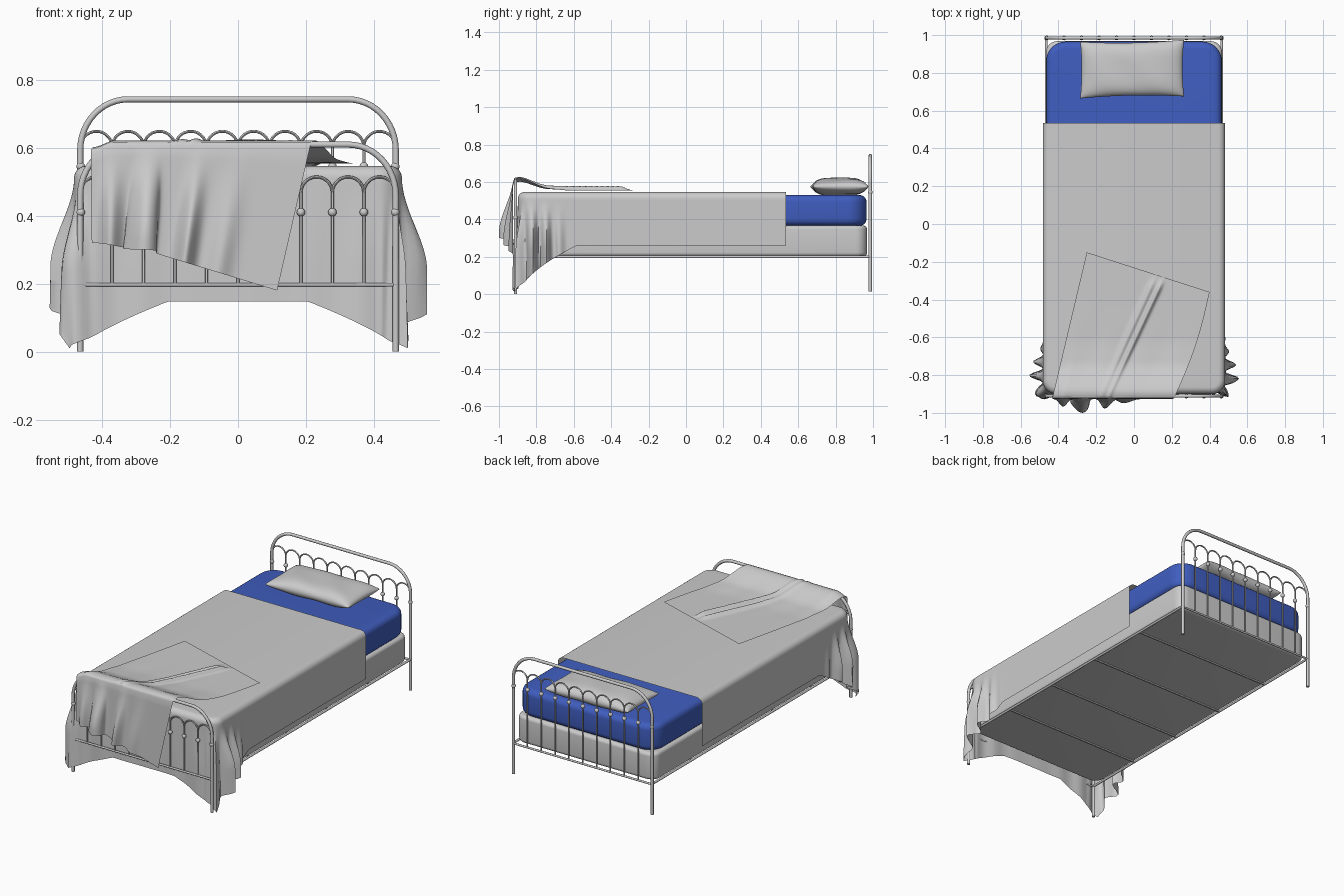
import bpy, bmesh, math
from math import sin, cos, pi, exp

if "Cube" in bpy.data.objects:
    bpy.data.objects.remove(bpy.data.objects["Cube"])


def finish(ob, angle=45):
    bpy.ops.object.select_all(action='DESELECT')
    bpy.context.view_layer.objects.active = ob
    ob.select_set(True)
    if ob.type == 'CURVE':
        bpy.ops.object.convert(target='MESH')
        ob = bpy.context.object
    bpy.ops.object.shade_smooth_by_angle(angle=math.radians(angle))
    return ob


def from_bmesh(name, bm, angle=45):
    me = bpy.data.meshes.new(name)
    bm.to_mesh(me)
    bm.free()
    ob = bpy.data.objects.new(name, me)
    bpy.context.collection.objects.link(ob)
    return finish(ob, angle)


def tubes(name, paths, r, res=3):
    cu = bpy.data.curves.new(name, 'CURVE')
    cu.dimensions = '3D'
    cu.bevel_depth, cu.bevel_resolution, cu.use_fill_caps = r, res, True
    for p in paths:
        s = cu.splines.new('POLY')
        s.points.add(len(p) - 1)
        for pt, co in zip(s.points, p):
            pt.co = (*co, 1)
    ob = bpy.data.objects.new(name, cu)
    bpy.context.collection.objects.link(ob)
    return finish(ob)


def rounded_box(name, x, y0, y1, z0, z1, corner, edge):
    bm = bmesh.new()
    bmesh.ops.create_cube(bm, size=1)
    for v in bm.verts:
        v.co = (v.co.x * 2 * x, y0 + (v.co.y + .5) * (y1 - y0), z0 + (v.co.z + .5) * (z1 - z0))
    up = [e for e in bm.edges if abs(e.verts[0].co.z - e.verts[1].co.z) > .01]
    bmesh.ops.bevel(bm, geom=up, offset=corner, segments=8, profile=.5, affect='EDGES')
    rims = [e for e in bm.edges if abs(e.verts[0].co.z - e.verts[1].co.z) < .001]
    bmesh.ops.bevel(bm, geom=rims, offset=edge, segments=5, profile=.5, affect='EDGES')
    return from_bmesh(name, bm)


def grid(bm, nu, nv, f):
    rows = [[bm.verts.new(f(i / nu, j / nv)) for i in range(nu + 1)] for j in range(nv + 1)]
    for a, b in zip(rows, rows[1:]):
        for i in range(nu):
            bm.faces.new((a[i], b[i], b[i + 1], a[i + 1]))
    return rows


def lerp(a, b, t):
    return a + (b - a) * t


def smooth(t):
    t = max(0, min(1, t))
    return t * t * (3 - 2 * t)


# Metal head and foot ends: bent frame, rail, spindles with arches, beads
HX, STEP = .464, .0925


def bed_end(name, y, top, peak, ball, foot):
    rx, rz = .14, .15
    half = [(HX, y, foot)] + [(HX - rx + rx * cos(a), y, top - rz + rz * sin(a))
                              for a in (k * pi / 24 for k in range(13))]
    tubes(name + "_frame", [half + [(-x, b, c) for x, b, c in reversed(half)]], .009)
    tubes(name + "_rail", [[(-HX, y, .197), (HX, y, .197)]], .006)
    r = STEP / 2
    paths = [[((k + .5) * STEP + r * cos(a), y, peak - r + r * sin(a))
              for a in (j * pi / 14 for j in range(15))] for k in range(-5, 5)]
    paths += [[(k * STEP, y, .197), (k * STEP, y, peak - r)] for k in range(-4, 5)]
    tubes(name + "_spindles", paths, .0042, 2)
    bm = bmesh.new()
    for k in range(-5, 6):
        s = bmesh.ops.create_uvsphere(bm, u_segments=12, v_segments=8, radius=.0125)
        bmesh.ops.translate(bm, verts=s['verts'], vec=(k * STEP, y, ball))
    from_bmesh(name + "_beads", bm)


bed_end("headboard", .985, .742, .648, .545, .015)
bed_end("footboard", -.911, .609, .514, .41, 0)

# Side rails and slats
tubes("side_rails", [[(s * HX, -.911, .2), (s * HX, .985, .2)] for s in (-1, 1)], .007)
tubes("cross_slats", [[(-HX, y, .2), (HX, y, .2)] for y in (-.55, -.18, .2, .6)], .006, 2)

# Box spring and mattress
rounded_box("box_spring", .466, -.885, .968, .203, .367, .06, .02)
mattress = rounded_box("mattress", .464, -.885, .965, .367, .53, .1, .035)
blue = bpy.data.materials.new("blue")
blue.diffuse_color = (.05, .11, .52, 1)
blue.use_nodes = True
blue.node_tree.nodes["Principled BSDF"].inputs["Base Color"].default_value = blue.diffuse_color
mattress.data.materials.append(blue)

# Pillow
bm = bmesh.new()
for side in (1, -1):
    def pillow_point(u, v):
        u, v = sin((u - .5) * pi), sin((v - .5) * pi)
        x = .275 * u * (1 - .03 * (1 - v * v))
        y = .15 * v * (1 - .07 * (1 - u * u))
        h = .046 * ((1 - u ** 4) * (1 - v ** 4)) ** .5
        h *= 1 + .06 * sin(7 * u + 3 * v)
        return (x - .01, .82 + y + .02 * x, .575 + side * h)
    grid(bm, 32, 24, pillow_point)
bmesh.ops.remove_doubles(bm, verts=bm.verts, dist=.0005)
bmesh.ops.recalc_face_normals(bm, faces=bm.faces)
from_bmesh("pillow", bm, 60)

# Blanket: outline runs down the left side, round the foot and up the right
BX, BY, BR, BTOP, HEAD = .482, -.899, .07, .546, .535
outline = []   # x, y, normal x, normal y, distance from corner, on side?
NS, NF, NC = 80, 40, 14
side = [(HEAD + (BY + BR - HEAD) * (i / NS) ** .6) for i in range(NS)]
for y in side:
    outline.append((BX, y, 1, 0, y - BY - BR + .055, True))
for i in range(NC):
    a = i / NC * pi / 2
    d = (a - pi / 4) * BR
    outline.append((BX - BR + BR * cos(a), BY + BR - BR * sin(a), cos(a), -sin(a), abs(d), d < 0))
for i in range(NF):
    x = (BX - BR) * (1 - i / NF)
    outline.append((x, BY, 0, -1, BX - BR - x + .055, False))
outline += [(0, BY, 0, -1, BX - BR + .055, False)]
outline += [(-x, y, -nx, ny, d, s) for x, y, nx, ny, d, s in reversed(outline[:-1])]
NP = len(outline) - 1
FIL, CR = 6, .035


def blanket_point(u, v):
    x, y, nx, ny, d, on_side = outline[round(u * NP)]
    row = round(v * 30)
    if row <= FIL:      # rounded top edge
        a = row / FIL * pi / 2
        off, z = -CR + CR * sin(a), BTOP - CR + CR * cos(a)
        return (x + nx * off, y + ny * off, z)
    hem = .01 + (.25 * min(1, d / .3) ** .6 if on_side else .137 * min(1, d / .26) ** .75)
    z = lerp(BTOP - CR, hem, (row - FIL) / (30 - FIL))
    depth = smooth((BTOP - CR - z) / .27)
    phase = 2 if x > 0 else .6
    wave = .5 + .5 * sin(2 * pi * d / .075 + phase + 2 * z)
    amp = .075 * exp(-(d / .2) ** 4) * max(0, nx) if x > 0 else .075 * exp(-(d / .2) ** 4) * max(0, -nx)
    off = depth * (amp * wave + .012 * abs(ny) * (.5 + .5 * sin(x * 40)) * exp(-(d / .25) ** 2))
    return (x + nx * off, y + ny * off, z)


bm = bmesh.new()
rows = grid(bm, NP, 30, blanket_point)
bm.faces.new(rows[0])
bmesh.ops.recalc_face_normals(bm, faces=bm.faces)
from_bmesh("blanket", bm, 60)

# Throw: lies on the blanket, climbs over the foot rail and hangs in folds
SPLIT = .6


def bump(t, c, w):
    return exp(-((t - c) / w) ** 2)


def throw_point(u, v):
    if v <= SPLIT:
        t = v / SPLIT
        x = lerp(lerp(-.25, .40, u), lerp(-.432, .215, u), t)
        y = lerp(lerp(-.15, -.36, u), -.918, t)
        x += .02 * sin(pi * t) * u
        z = .554 + .014 * smooth((-.6 - y) / .2) + .054 * smooth((-.72 - y) / .18) ** 1.2
        c = .58 - .12 * t + .05 * (1 - t) ** 2
        fold = .024 * bump(u, c, .018) + .014 * bump(u, c - .06, .025)
        z += fold * smooth(t * 8) * (1 - .75 * smooth((t - .5) * 2))
        z += .004 * smooth(t * 2 - .6) * (sin(u * 23) + 1) * (1 - t)
        if t > .96:
            z -= .006 * (t - .96) / .04
        z -= .02 * smooth((.1 - u) / .1) * smooth(t * 3 - 2)
        return (x, y, z)
    q = (v - SPLIT) / (1 - SPLIT)
    x = lerp(lerp(-.432, .215, u), lerp(-.43, .115, u), q)
    hem = .32 - .02 * smooth(u / .28) if u < .28 else lerp(.30, .18, (u - .28) / .72)
    z = lerp(.616 - .02 * smooth((.1 - u) / .1), hem, q)
    fold = .04 * bump(u, .1, .05) + .074 * bump(u, .27, .045) + .05 * bump(u, .5, .045) + .022 * bump(u, .68, .06)
    x += .025 * q * (bump(u, .3, .03) - bump(u, .22, .03))
    y = -.922 - .004 * smooth(q * 8) - smooth(q * 1.1) * fold
    return (x, y, z)


bm = bmesh.new()
grid(bm, 110, 90, throw_point)
bmesh.ops.recalc_face_normals(bm, faces=bm.faces)
from_bmesh("throw_blanket", bm, 80)
